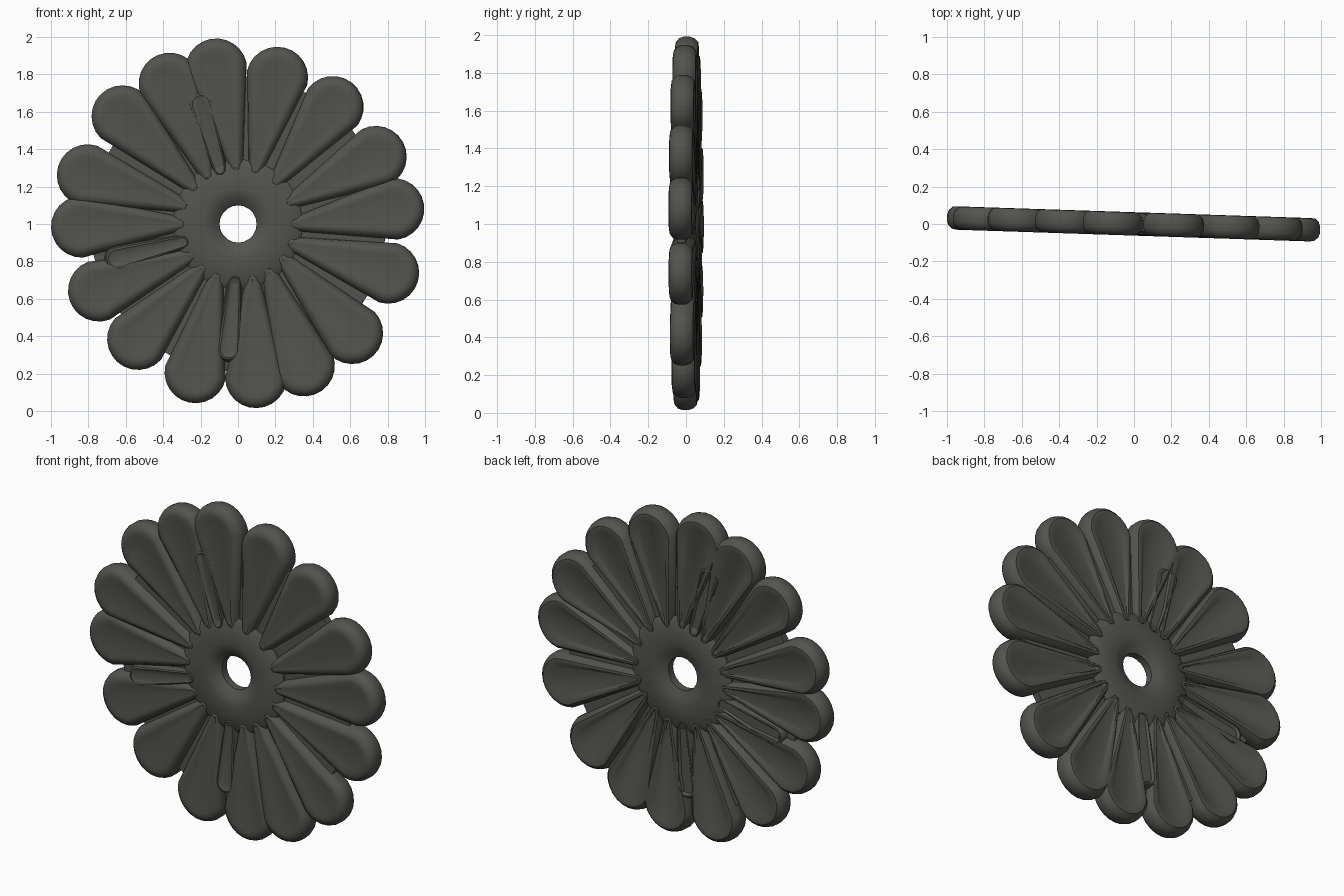
import bpy, bmesh, math
from mathutils import Matrix, Vector

if "Cube" in bpy.data.objects:
    bpy.data.objects.remove(bpy.data.objects["Cube"])

TILT = Matrix.Translation((0, 0, 1)) @ Matrix.Rotation(math.radians(-1.9), 4, 'Z')

grey = bpy.data.materials.new("dark_grey")
grey.diffuse_color = (0.085, 0.085, 0.076, 1)
grey.use_nodes = True
grey.node_tree.nodes["Principled BSDF"].inputs["Base Color"].default_value = grey.diffuse_color


def polar(deg, r):
    a = math.radians(deg)
    return Vector((r * math.cos(a), r * math.sin(a)))


def make_object(name, bm, angle=35):
    bmesh.ops.recalc_face_normals(bm, faces=bm.faces)
    mesh = bpy.data.meshes.new(name)
    bm.to_mesh(mesh)
    bm.free()
    mesh.materials.append(grey)
    obj = bpy.data.objects.new(name, mesh)
    bpy.context.collection.objects.link(obj)
    obj.matrix_world = TILT
    bpy.ops.object.select_all(action='DESELECT')
    obj.select_set(True)
    bpy.context.view_layer.objects.active = obj
    bpy.ops.object.shade_smooth_by_angle(angle=math.radians(angle))
    return obj


def bridge(bm, a, b):
    n = len(a)
    for i in range(n):
        j = (i + 1) % n
        bm.faces.new((a[i], a[j], b[j], b[i]))


def lathe(name, profile, steps):
    """Spin a closed (radius, depth) profile around the front-back axis."""
    bm = bmesh.new()
    rings = []
    for r, y in profile:
        pts = [polar(360 * i / steps, r) for i in range(steps)]
        rings.append([bm.verts.new((p.x, y, p.y)) for p in pts])
    for k in range(len(rings)):
        bridge(bm, rings[k], rings[(k + 1) % len(rings)])
    return make_object(name, bm)


def petal(name, tip_angle, tip_r, base_angle, round_r=0.165, base_r=0.04):
    """Teardrop with rounded edges and a slightly dished face on both sides."""
    base, end = polar(base_angle, 0.31), polar(tip_angle, tip_r - round_r)
    axis = (end - base).normalized()
    side = Vector((-axis.y, axis.x))

    def outline(inset):
        pts = []
        for centre, rad, start in ((end, round_r - inset, -90), (base, max(base_r - inset * 0.6, 0.008), 90)):
            steps = 12 if centre is end else 4
            for i in range(steps + 1):
                a = math.radians(start + 180 * i / steps)
                pts.append(centre + axis * rad * math.cos(a) + side * rad * math.sin(a))
        return pts

    # inset and depth, from the front dish over the rim to the back dish
    section = [(0.085, -0.056), (0.055, -0.062), (0.03, -0.058), (0.008, -0.04), (0, -0.018),
               (0, 0.018), (0.008, 0.042), (0.028, 0.061), (0.05, 0.063), (0.08, 0.05)]
    k = min(1, round_r / 0.165)
    bm = bmesh.new()
    rings = [[bm.verts.new((p.x, y, p.y)) for p in outline(inset * k)] for inset, y in section]
    for a, b in zip(rings, rings[1:]):
        bridge(bm, a, b)
    bm.faces.new(rings[0])
    bm.faces.new(rings[-1])
    return make_object(name, bm)


# hub with a bevelled centre hole
lathe("hub", [(0.10, -0.015), (0.13, -0.04), (0.165, -0.056), (0.19, -0.059), (0.32, -0.056), (0.35, -0.035),
              (0.35, 0.035), (0.32, 0.056), (0.18, 0.06), (0.15, 0.052), (0.10, 0.03)], 20)

# thin web at the bottom of the grooves
web = lathe("web", [(0.3, -0.022), (0.79, -0.022), (0.79, 0.022), (0.3, 0.022)], 64)

# small through-slots in the web
for i, (angle, r, length) in enumerate([(117, 0.62, 0.10), (99, 0.62, 0.10), (-171, 0.55, 0.14)]):
    bm = bmesh.new()
    bmesh.ops.create_cube(bm, size=1, matrix=Matrix.Rotation(-math.radians(angle), 4, 'Y')
                          @ Matrix.Translation((r, 0, 0)) @ Matrix.Diagonal((length, 0.3, 0.05, 1)))
    cutter = make_object(f"slot_cutter_{i + 1}", bm)
    cutter.hide_render = True
    cutter.hide_set(True)
    mod = web.modifiers.new("slot", 'BOOLEAN')
    mod.operation, mod.object, mod.solver = 'DIFFERENCE', cutter, 'EXACT'

# petals: tip angle, tip radius, base angle
PETALS = [(98, 1.0, 92), (75, 0.975, 72), (51, 0.97, 48), (26, 0.985, 23), (5.5, 1.0, 0), (-18, 1.01, -20),
          (-43.7, 1.01, -38), (-65, 1.0, -57), (-83.3, 0.99, -75), (-106, 0.99, -112), (-131, 0.98, -129),
          (-154.4, 0.99, -146), (-179, 1.0, -180), (162, 1.01, 161), (137, 1.01, 140), (116, 1.0, 122)]
for i, (tip, radius, base) in enumerate(PETALS):
    petal(f"petal_{i + 1}", tip, radius, base)

# short ribs between the wider petal roots
for i, (tip, base) in enumerate([(107, 108), (-94, -93), (-164, -162)]):
    petal(f"rib_{i + 1}", tip, 0.74, base, 0.07)
